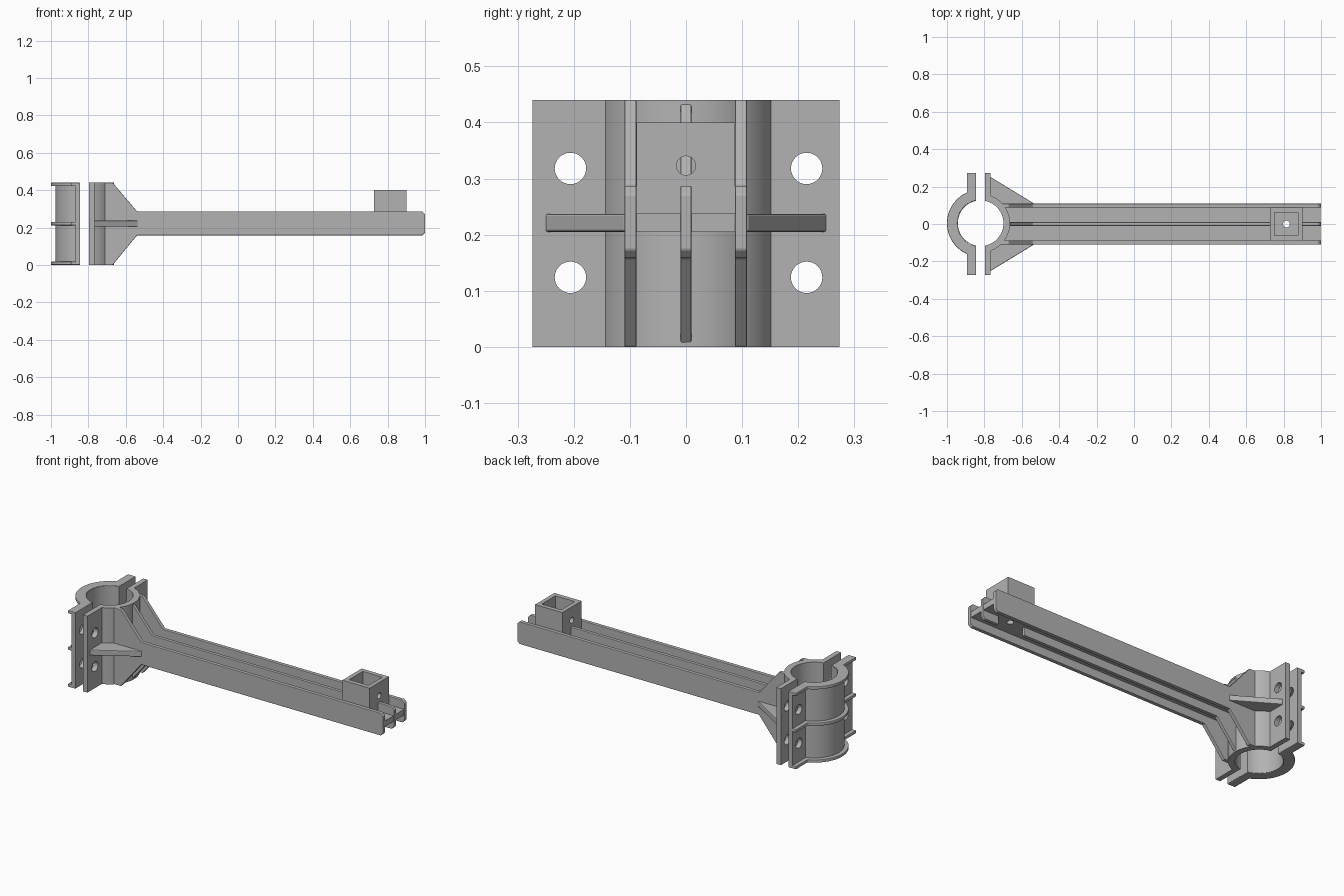
import bpy, math
from mathutils import Vector

cube = bpy.data.objects.get("Cube")
if cube:
    bpy.data.objects.remove(cube, do_unlink=True)

grey = bpy.data.materials.new("plain grey")
grey.use_nodes = True
colour = (0.45, 0.45, 0.45, 1)
grey.diffuse_color = colour
grey.node_tree.nodes["Principled BSDF"].inputs["Base Color"].default_value = colour

CX, CY = -0.82, 0.004         # clamp axis
H = 0.44                      # clamp height
HALF_GAP, BORE = 0.024, 0.122


def prism(name, profile, low, high, axis="z", bevel=0.0):
    """Extrude a closed outline between two positions along y or z."""
    def place(p, h):
        return (p[0], p[1], h) if axis == "z" else (p[0], h, p[1])
    n = len(profile)
    verts = [place(p, h) for h in (low, high) for p in profile]
    faces = [list(range(n))[::-1], list(range(n, 2 * n))]
    faces += [[i, (i + 1) % n, n + (i + 1) % n, n + i] for i in range(n)]
    mesh = bpy.data.meshes.new(name)
    mesh.from_pydata(verts, [], faces)
    ob = bpy.data.objects.new(name, mesh)
    bpy.context.collection.objects.link(ob)
    mesh.materials.append(grey)
    activate(ob)
    bpy.ops.object.mode_set(mode="EDIT")
    bpy.ops.mesh.select_all(action="SELECT")
    bpy.ops.mesh.normals_make_consistent(inside=False)
    bpy.ops.object.mode_set(mode="OBJECT")
    if bevel:
        mod = ob.modifiers.new("soft edges", "BEVEL")
        mod.width, mod.segments, mod.limit_method = bevel, 2, "ANGLE"
    return ob


def activate(ob):
    bpy.ops.object.select_all(action="DESELECT")
    ob.select_set(True)
    bpy.context.view_layer.objects.active = ob


def box(name, x, y, z, bevel=0.0):
    return prism(name, [(x[0], y[0]), (x[1], y[0]), (x[1], y[1]), (x[0], y[1])],
                 z[0], z[1], bevel=bevel)


def drill(ob, centre, radius, axis, depth):
    """Cut a round hole through the part along x or z."""
    turn = (0, math.pi / 2, 0) if axis == "x" else (0, 0, 0)
    bpy.ops.mesh.primitive_cylinder_add(vertices=32, radius=radius, depth=depth,
                                        location=centre, rotation=turn)
    cutter = bpy.context.object
    subtract(ob, cutter)


def subtract(ob, cutter):
    cutter.hide_render = True
    activate(ob)
    mod = ob.modifiers.new("cut", "BOOLEAN")
    mod.operation, mod.solver, mod.object = "DIFFERENCE", "EXACT", cutter
    bpy.ops.object.modifier_apply(modifier=mod.name)
    bpy.data.objects.remove(cutter, do_unlink=True)


def half_clamp(side, radius, flange, bore=BORE, width=0.274, steps=32):
    """Outline of a half ring with two flat ears; side is +1 or -1 along x."""
    a, b = math.acos(flange / radius), math.acos(HALF_GAP / bore)
    pts = [(HALF_GAP, -width), (flange, -width)]
    for r, start, end in ((radius, -a, a), (bore, b, -b)):
        for i in range(steps + 1):
            t = start + (end - start) * i / steps
            pts.append((r * math.cos(t), r * math.sin(t) + CY))
        if r == radius:
            pts += [(flange, width), (HALF_GAP, width)]
    return [(CX + side * u, v) for u, v in pts]


# Two clamp halves with bolt holes through the ears
front_clamp = prism("front_clamp", half_clamp(1, 0.157, 0.053), 0, H)
back_clamp = prism("back_clamp", half_clamp(-1, 0.157, 0.05), 0.003, H - 0.003)
for clamp in (front_clamp, back_clamp):
    for y in (-0.206, 0.215):
        for z in (0.124, 0.318):
            drill(clamp, (CX, y, z), 0.028, "x", 0.4)

# Stiffening ribs that wrap the back clamp
for label, low in (("bottom", 0), ("middle", 0.212), ("top", H - 0.018)):
    prism(label + "_clamp_rib", half_clamp(-1, 0.18, 0.073, BORE + 0.002),
          low, low + 0.018, bevel=0.004)


# Arm rails that flare up and down into the clamp
def rail(name, start, y0, y1):
    profile = [(start, 0), (-0.67, 0), (-0.54, 0.158), (0.985, 0.158), (1, 0.173),
               (1, 0.272), (0.985, 0.287), (-0.54, 0.287), (-0.67, H), (start, H)]
    return prism(name, profile, y0, y1, "y", 0.003)


rail("right_rail", -0.72, -0.11, -0.088)
rail("left_rail", -0.72, 0.087, 0.109)
centre_rib = rail("centre_rib", -0.68, -0.01, 0.01)
subtract(centre_rib, box("rib_notch", (0.728, 0.899), (-0.05, 0.05), (0.1, 0.33)))

# Flat web joining the rails
web = box("arm_web", (-0.695, 0.998), (-0.095, 0.095), (0.205, 0.238))
drill(web, (0.815, 0, 0.22), 0.018, "z", 0.2)

# Side gussets between the clamp ears and the rails
for label, s in (("left", 1), ("right", -1)):
    prism(label + "_gusset", [(-0.775, s * 0.13), (-0.775, s * 0.25), (-0.765, s * 0.25),
                              (-0.535, s * 0.11), (-0.535, s * 0.1), (-0.70, s * 0.1)],
          0.205, 0.237, bevel=0.004)

# Open square socket at the end of the arm
socket = box("end_socket", (0.727, 0.90), (-0.088, 0.087), (0.236, 0.40))
subtract(socket, box("socket_pocket", (0.752, 0.876), (-0.062, 0.062), (0.2, 0.5)))
drill(socket, (0.815, 0, 0.323), 0.017, "x", 0.4)

for ob in (front_clamp, back_clamp, web, socket):
    activate(ob)
    bpy.ops.object.shade_smooth_by_angle(angle=math.radians(30))
